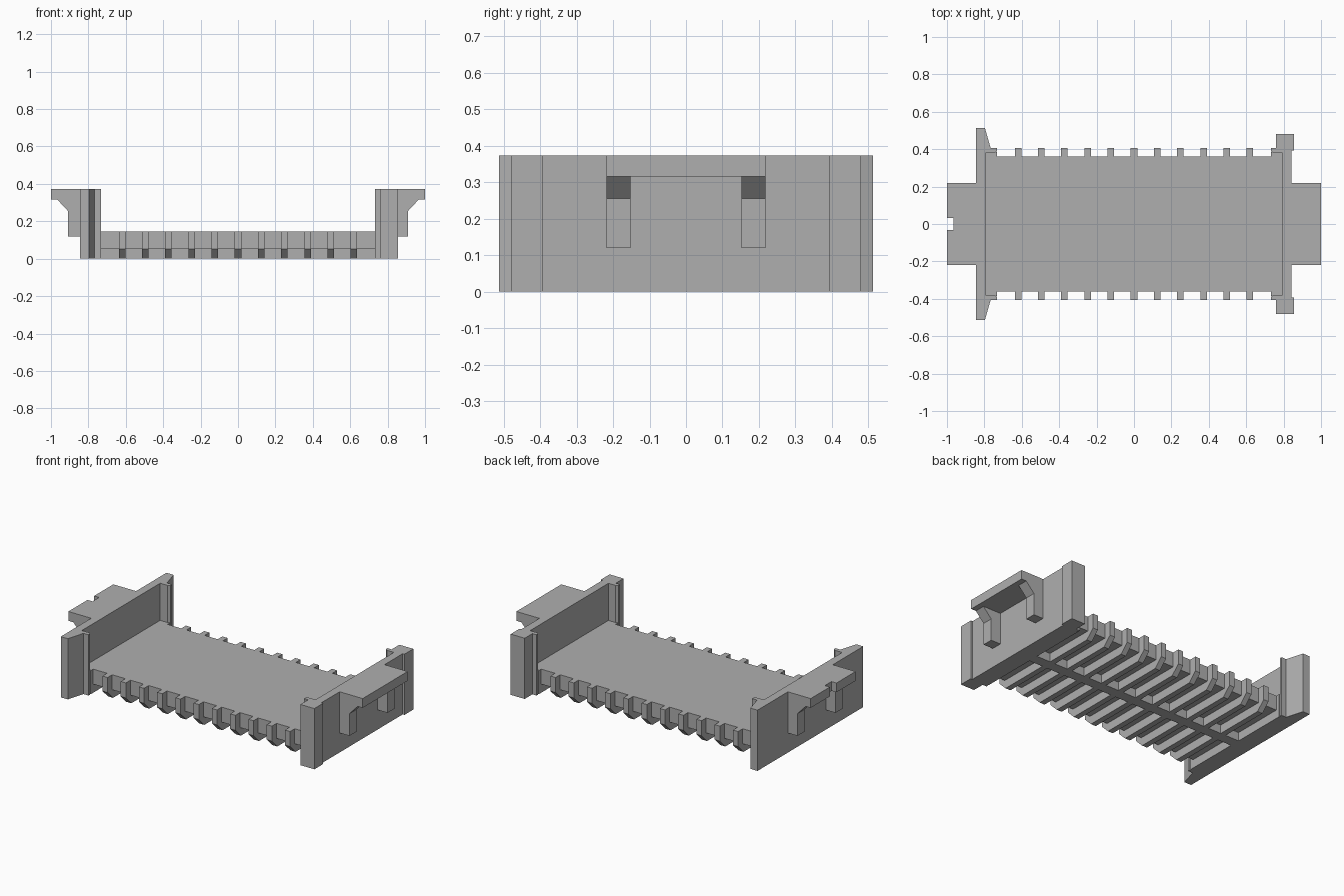
import bpy
import bmesh

cube = bpy.data.objects.get("Cube")
if cube:
    bpy.data.objects.remove(cube, do_unlink=True)

GREY = (0.43, 0.43, 0.43, 1.0)
grey = bpy.data.materials.new("plain grey")
grey.use_nodes = True
grey.diffuse_color = GREY
grey.node_tree.nodes["Principled BSDF"].inputs["Base Color"].default_value = GREY

AXES = {
    "x": lambda a, b, t: (t, a, b),
    "y": lambda a, b, t: (a, t, b),
    "z": lambda a, b, t: (a, b, t),
}


def prism(name, profile, axis, low, high):
    """Extrude a flat profile along one axis."""
    place = AXES[axis]
    bm = bmesh.new()
    ends = [[bm.verts.new(place(a, b, t)) for a, b in profile] for t in (low, high)]
    for ring in ends:
        bm.faces.new(ring)
    count = len(profile)
    for i in range(count):
        j = (i + 1) % count
        bm.faces.new((ends[0][i], ends[0][j], ends[1][j], ends[1][i]))
    bmesh.ops.recalc_face_normals(bm, faces=bm.faces)
    mesh = bpy.data.meshes.new(name)
    bm.to_mesh(mesh)
    bm.free()
    mesh.materials.append(grey)
    obj = bpy.data.objects.new(name, mesh)
    bpy.context.collection.objects.link(obj)
    return obj


def box(name, x0, x1, y0, y1, z0, z1):
    return prism(name, [(x0, y0), (x1, y0), (x1, y1), (x0, y1)], "z", z0, z1)


def mirrored(half):
    """Complete a front-half outline with its reflection across y = 0."""
    return half + [(x, -y) for x, y in reversed(half)]


FLOOR, UNDER, TOP = 0.145, 0.053, 0.373
INNER, EDGE, TIP = 0.732, 0.36, 0.405

# Floor plate with a spine underneath
box("floor_plate", -0.8, 0.8, -EDGE, EDGE, UNDER, FLOOR)
box("floor_spine", -INNER, INNER, -0.033, 0.033, 0, UNDER + 0.01)

# Cross ribs ending in chamfered teeth
rib = [(-TIP, FLOOR), (-TIP, UNDER), (-TIP + UNDER, 0)]
rib += [(-y, z) for y, z in reversed(rib)]
for i in range(-5, 6):
    x = i * 0.124
    prism(f"rib_{i + 6}", rib, "x", x - 0.0175, x + 0.0175)

# Tapered wall and its corner posts
prism("tapered_end_wall", mirrored([
    (-0.845, -0.513), (-0.797, -0.513), (-0.766, -TIP), (-INNER, -TIP),
    (-INNER, -0.39), (-0.745, -0.38), (-0.795, -0.38)]), "z", 0, TOP)

# Square-flanged wall and its corner posts
prism("flanged_end_wall", mirrored([
    (0.843, -0.394), (0.855, -0.394), (0.855, -0.48), (0.76, -0.48),
    (0.76, -TIP), (INNER, -TIP), (INNER, -0.39), (0.745, -0.38),
    (0.793, -0.38)]), "z", 0, TOP)

# Solid feet, ledges and bracket legs at both ends
bracket = [(0.84, 0.12), (0.91, 0.12), (0.91, 0.256), (0.968, 0.318), (0.84, 0.318)]
for side, end in ((-1, "right"), (1, "left")):
    inner, outer = sorted((side * INNER, side * 0.842))
    box(f"{end}_foot", inner, outer, -0.385, 0.385, 0, FLOOR)
    ledge = [(side * 0.84, -0.218), (side, -0.218)]
    if side < 0:
        ledge += [(-1, -0.032), (-0.966, -0.032)]
    prism(f"{end}_ledge", mirrored(ledge), "z", 0.316, TOP)
    outline = [(side * x, z) for x, z in bracket]
    for y in (-0.218, 0.152):
        place = "front" if y < 0 else "back"
        prism(f"{end}_{place}_bracket", outline, "y", y, y + 0.066)
